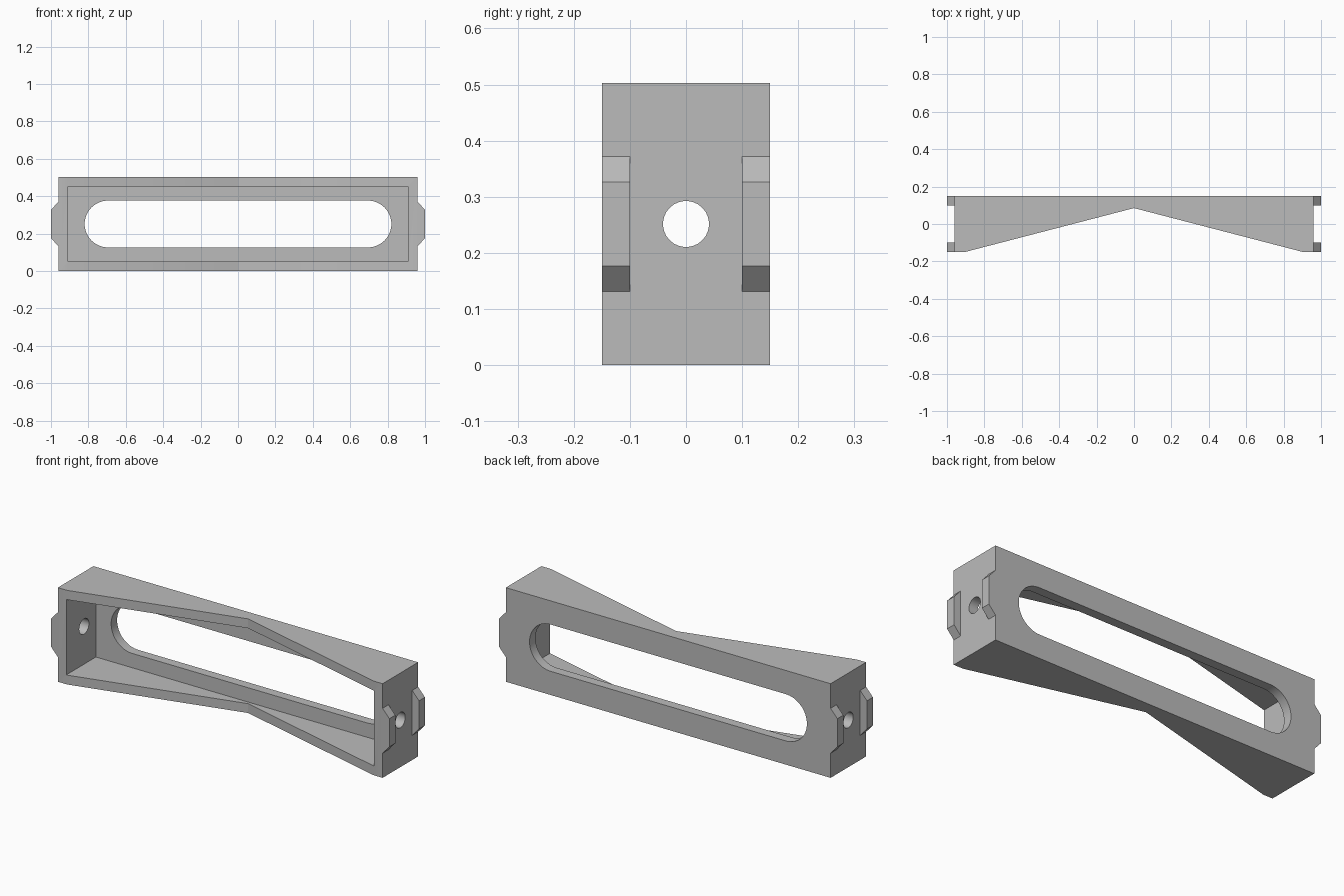
import bpy, bmesh, math
from mathutils import Matrix, Vector

cube = bpy.data.objects.get("Cube")
if cube:
    bpy.data.objects.remove(cube, do_unlink=True)

HEIGHT, MID = 0.503, 0.2515
END, DEPTH, WALL = 0.96, 0.15, 0.05

grey = bpy.data.materials.new("plain grey")
grey.use_nodes = True
colour = (0.5, 0.5, 0.5, 1)
grey.diffuse_color = colour
grey.node_tree.nodes["Principled BSDF"].inputs["Base Color"].default_value = colour


def prism(name, profile, offset, matrix=Matrix()):
    """Extrude a flat profile along its local z by offset, then place it."""
    bm = bmesh.new()
    face = bm.faces.new([bm.verts.new((u, v, 0)) for u, v in profile])
    grown = bmesh.ops.extrude_face_region(bm, geom=[face])["geom"]
    bmesh.ops.translate(bm, vec=Vector((0, 0, offset)),
                        verts=[g for g in grown if isinstance(g, bmesh.types.BMVert)])
    bm.transform(matrix)
    bmesh.ops.recalc_face_normals(bm, faces=bm.faces)
    mesh = bpy.data.meshes.new(name)
    bm.to_mesh(mesh)
    bm.free()
    mesh.materials.append(grey)
    obj = bpy.data.objects.new(name, mesh)
    bpy.context.collection.objects.link(obj)
    return obj


def arc(cx, cy, radius, start, end, steps):
    angles = [math.radians(start + (end - start) * i / steps) for i in range(steps + 1)]
    return [(cx + radius * math.cos(a), cy + radius * math.sin(a)) for a in angles]


def upright(y):
    """Profile drawn in x and z, extruded towards the front."""
    return Matrix.Translation((0, y, 0)) @ Matrix.Rotation(math.pi / 2, 4, 'X')


# Body with a V-shaped front
frame = prism("frame", [(-END, DEPTH), (-END, -DEPTH), (-0.905, -DEPTH), (0, 0.085),
                        (0.905, -DEPTH), (END, -DEPTH), (END, DEPTH)], HEIGHT)

# Cutters: front cavity, long slot in the back plate, bolt hole through both ends
inner = END - WALL
cavity = prism("cavity_cutter", [(-inner, -0.3), (inner, -0.3), (inner, 0.1), (-inner, 0.1)],
               HEIGHT - 2 * WALL, Matrix.Translation((0, 0, WALL)))
slot = prism("slot_cutter", arc(0.695, MID, 0.125, -90, 90, 32)
             + arc(-0.695, MID, 0.125, 90, 270, 32), 0.4, upright(0.3))
bolt = prism("bolt_hole_cutter", arc(0, 0, 0.041, 0, 350, 35), 2.4,
             Matrix.Translation((-1.2, 0, MID)) @ Matrix.Rotation(math.pi / 2, 4, 'Y'))

bpy.context.view_layer.objects.active = frame
for cutter in (cavity, slot, bolt):
    mod = frame.modifiers.new(cutter.name, 'BOOLEAN')
    mod.operation, mod.solver, mod.object = 'DIFFERENCE', 'EXACT', cutter
    bpy.ops.object.modifier_apply(modifier=mod.name)
    bpy.data.objects.remove(cutter, do_unlink=True)

bpy.ops.object.select_all(action='DESELECT')
frame.select_set(True)
bpy.ops.object.shade_smooth_by_angle(angle=math.radians(25))

# Chamfered locating tabs, a front and a back one on each end
for side, sx in (("left", 1), ("right", -1)):
    outline = [(sx * END, MID - 0.12), (sx, MID - 0.075),
               (sx, MID + 0.075), (sx * END, MID + 0.12)]
    for place, y in (("front", -0.1), ("back", DEPTH)):
        prism(f"{side}_{place}_tab", outline, WALL, upright(y))
